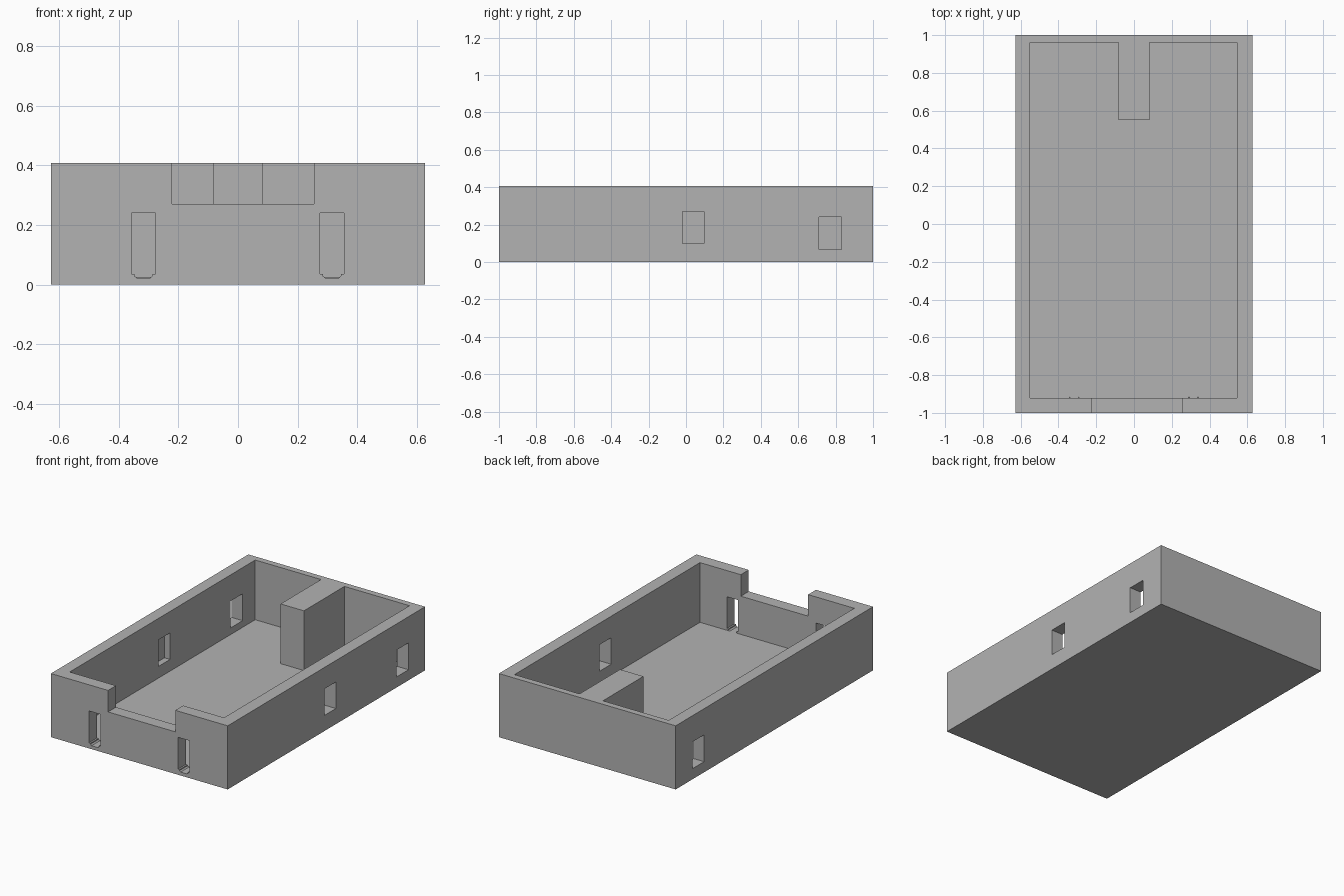
import bpy
import bmesh

if "Cube" in bpy.data.objects:
    bpy.data.objects.remove(bpy.data.objects["Cube"], do_unlink=True)

HALF_X, HALF_Y, HEIGHT, FLOOR = 0.627, 1.0, 0.408, 0.025

grey = bpy.data.materials.new("plain_grey")
grey.use_nodes = True
grey.diffuse_color = (0.45, 0.45, 0.45, 1)
grey.node_tree.nodes["Principled BSDF"].inputs["Base Color"].default_value = (0.45, 0.45, 0.45, 1)


def prism(name, outline, axis, start, end):
    """Extrude a flat outline along an axis; the outline uses the other two axes."""
    bm = bmesh.new()
    span = [0, 0, 0]
    span[axis] = end - start
    verts = []
    for a, b in outline:
        co = [a, b]
        co.insert(axis, start)
        verts.append(bm.verts.new(co))
    face = bm.faces.new(verts)
    grown = bmesh.ops.extrude_face_region(bm, geom=[face])["geom"]
    moved = [v for v in grown if isinstance(v, bmesh.types.BMVert)]
    bmesh.ops.translate(bm, verts=moved, vec=span)
    bmesh.ops.recalc_face_normals(bm, faces=bm.faces)
    mesh = bpy.data.meshes.new(name)
    bm.to_mesh(mesh)
    bm.free()
    mesh.materials.append(grey)
    obj = bpy.data.objects.new(name, mesh)
    bpy.context.collection.objects.link(obj)
    return obj


def rect(a0, a1, b0, b1):
    return [(a0, b0), (a1, b0), (a1, b1), (a0, b1)]


def cut(target, cutter):
    cutter.hide_render = True
    mod = target.modifiers.new("cut", "BOOLEAN")
    mod.operation = "DIFFERENCE"
    mod.solver = "EXACT"
    mod.object = cutter
    bpy.context.view_layer.objects.active = target
    bpy.ops.object.modifier_apply(modifier=mod.name)
    bpy.data.objects.remove(cutter, do_unlink=True)


# Outer block
tray = prism("open_tray", rect(-HALF_X, HALF_X, -HALF_Y, HALF_Y), 2, 0, HEIGHT)

# Cavity, leaving the solid pillar standing against the back wall
left, right, front, back = -0.55, 0.545, -0.92, 0.96
pillar, pillar_front = 0.083, 0.55
cavity = [(left, front), (right, front), (right, back), (pillar, back),
          (pillar, pillar_front), (-pillar, pillar_front), (-pillar, back), (left, back)]
cut(tray, prism("cavity_cutter", cavity, 2, FLOOR, HEIGHT + 0.1))

# Notch in the top of the front wall
cut(tray, prism("notch_cutter", rect(-0.222, 0.255, 0.27, HEIGHT + 0.1), 1, -1.1, front + 0.05))

# Tall slots in the front wall, stepped at the foot
half_slot = [(0.04, 0.24), (0.04, 0.036), (0.03, 0.036), (0.03, 0.029), (0.022, 0.022)]
for centre in (-0.317, 0.315):
    outline = [(centre + a, z) for a, z in half_slot]
    outline += [(centre - a, z) for a, z in reversed(half_slot)]
    cut(tray, prism("slot_cutter", outline, 1, -1.1, front + 0.003))

# Side windows: rear pair goes through both walls, middle one is blind on one side
rear, middle = rect(0.712, 0.832, 0.068, 0.24), rect(-0.02, 0.097, 0.10, 0.27)
for outline, x0, x1 in ((rear, 0.5, 0.7), (rear, -0.7, -0.5),
                        (middle, 0.5, 0.7), (middle, -0.59, -0.5)):
    cut(tray, prism("window_cutter", outline, 0, x0, x1))
